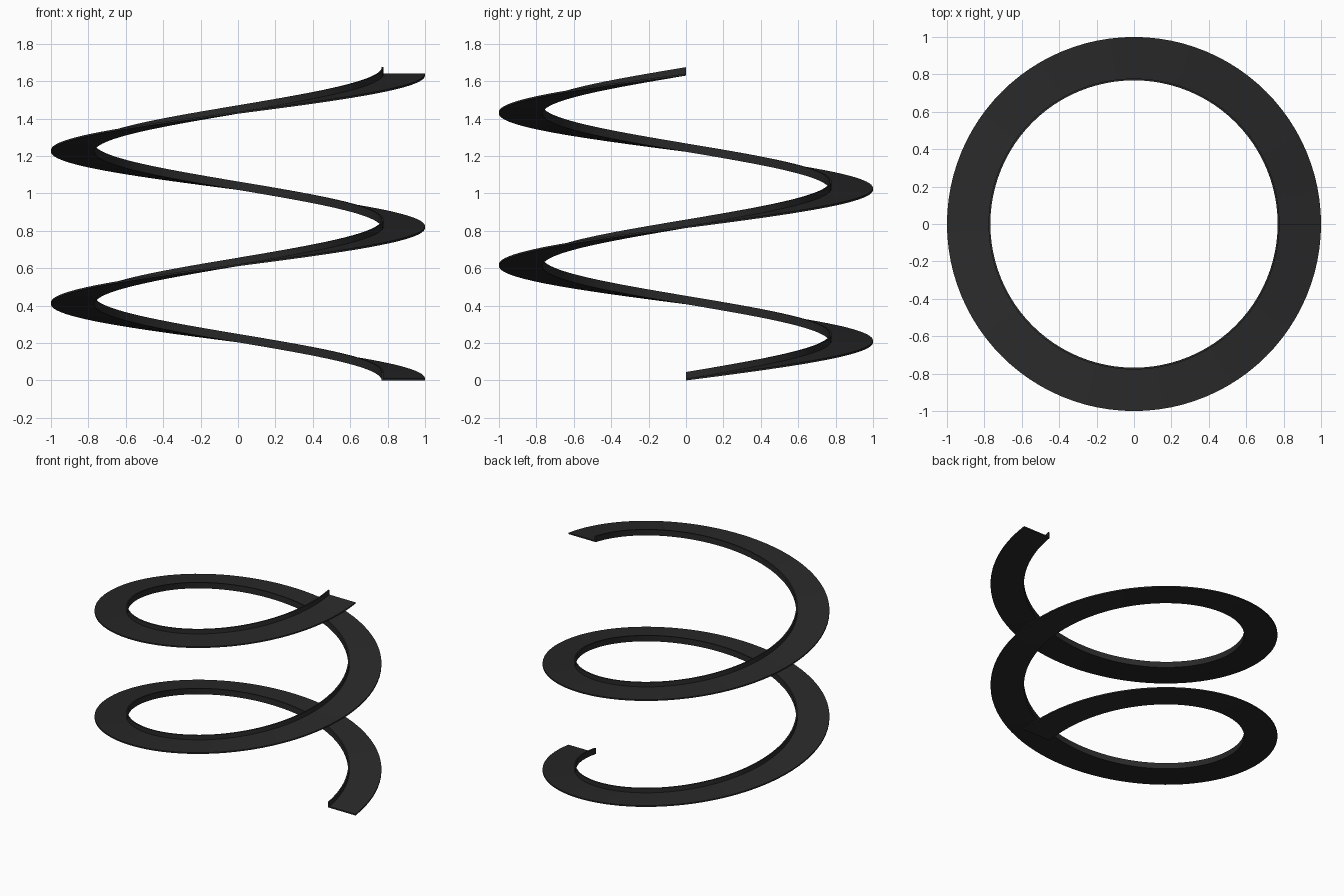
import bpy, bmesh
from math import cos, sin, tau, radians

if "Cube" in bpy.data.objects:
    bpy.data.objects.remove(bpy.data.objects["Cube"])

TURNS, PITCH, STEPS = 2, 0.815, 96

# L-shaped section (radius, height): thin flat tread with a lip on the inner edge
section = [(0.768, 0), (1.0, 0), (1.0, 0.01), (0.778, 0.01), (0.778, 0.045), (0.768, 0.045)]

# Sweep the section along the helix
bm = bmesh.new()
rings = []
for i in range(TURNS * STEPS + 1):
    a = tau * i / STEPS
    rise = PITCH * i / STEPS
    rings.append([bm.verts.new((r * cos(a), r * sin(a), h + rise)) for r, h in section])
n = len(section)
for lo, hi in zip(rings, rings[1:]):
    for j in range(n):
        k = (j + 1) % n
        bm.faces.new((lo[j], lo[k], hi[k], hi[j]))

# End caps
bm.faces.new(rings[0])
bm.faces.new(rings[-1][::-1])
bmesh.ops.recalc_face_normals(bm, faces=bm.faces)

mesh = bpy.data.meshes.new("spiral_ramp")
bm.to_mesh(mesh)
bm.free()
ramp = bpy.data.objects.new("spiral_ramp", mesh)
bpy.context.collection.objects.link(ramp)

# Dark grey material
mat = bpy.data.materials.new("dark_grey")
mat.diffuse_color = (0.022, 0.022, 0.022, 1)
mat.use_nodes = True
mat.node_tree.nodes["Principled BSDF"].inputs["Base Color"].default_value = mat.diffuse_color
mesh.materials.append(mat)

# Smooth along the sweep, sharp at the section corners
bpy.context.view_layer.objects.active = ramp
ramp.select_set(True)
bpy.ops.object.shade_smooth_by_angle(angle=radians(30))
